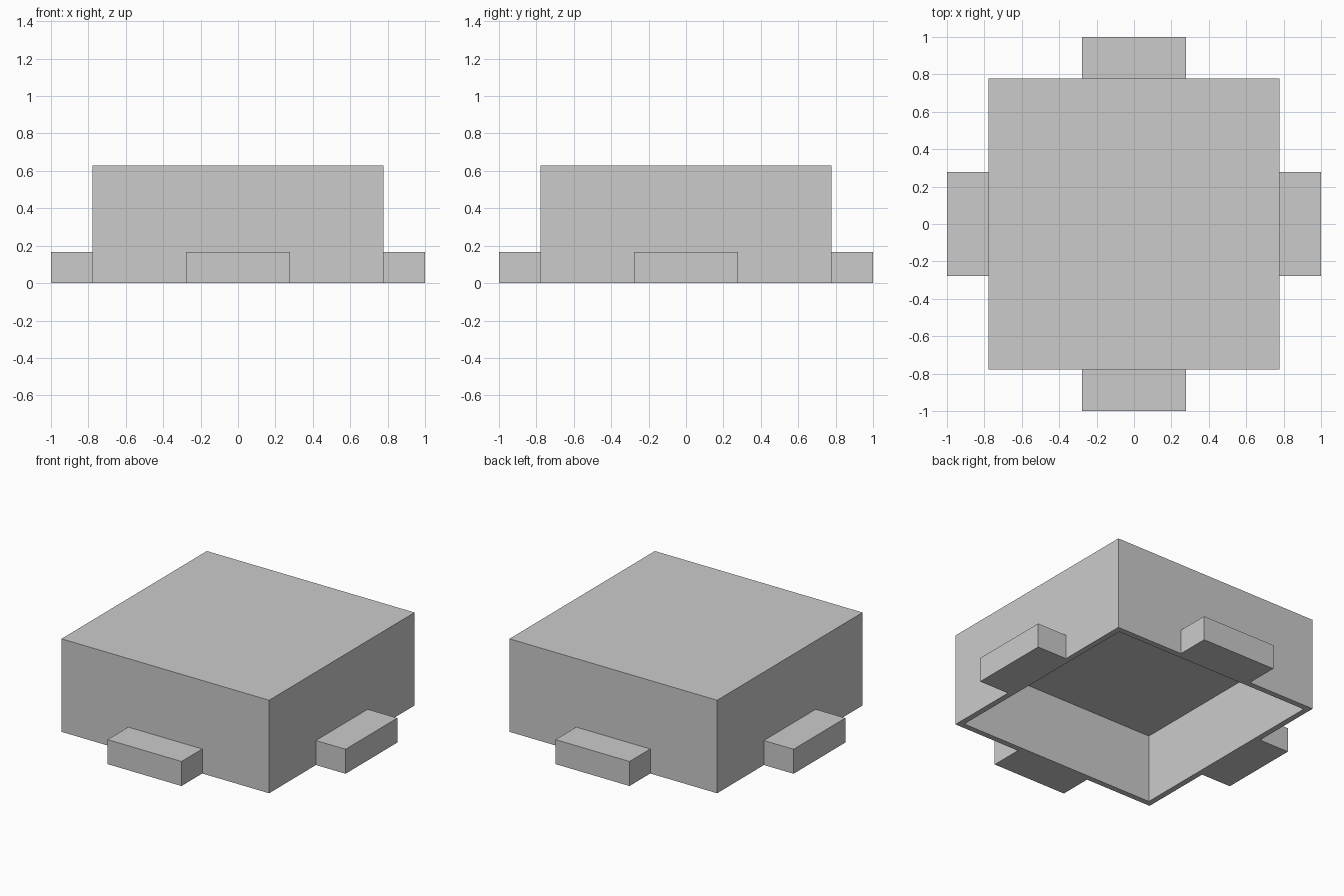
import bpy
import bmesh
from math import pi
from mathutils import Matrix

HALF, HEIGHT = 0.778, 0.63      # cover half width and height
WALL, DEPTH = 0.055, 0.463      # rim width and cavity depth
TAB_HALF, TAB_HEIGHT, REACH = 0.277, 0.166, 1.0

cube = bpy.data.objects.get("Cube")
if cube:
    bpy.data.objects.remove(cube, do_unlink=True)

GREY = (0.6, 0.6, 0.6, 1)
grey = bpy.data.materials.new("plain_grey")
grey.use_nodes = True
grey.diffuse_color = GREY
grey.node_tree.nodes["Principled BSDF"].inputs["Base Color"].default_value = GREY


def box(bm, low, high):
    """Add an axis-aligned box between two corners."""
    size = [b - a for a, b in zip(low, high)]
    mid = [(a + b) / 2 for a, b in zip(low, high)]
    bmesh.ops.create_cube(bm, size=1, matrix=Matrix.Translation(mid) @ Matrix.Diagonal((*size, 1)))


def finish(bm, name):
    mesh = bpy.data.meshes.new(name)
    bm.to_mesh(mesh)
    bm.free()
    mesh.materials.append(grey)
    obj = bpy.data.objects.new(name, mesh)
    bpy.context.collection.objects.link(obj)


# Square cover, hollowed from below
bm = bmesh.new()
box(bm, (-HALF, -HALF, 0), (HALF, HALF, HEIGHT))
bm.normal_update()
bottom = min(bm.faces, key=lambda f: f.calc_center_median().z)
bmesh.ops.inset_region(bm, faces=[bottom], thickness=WALL)
cavity = bmesh.ops.extrude_discrete_faces(bm, faces=[bottom])["faces"][0]
bmesh.ops.translate(bm, verts=cavity.verts, vec=(0, 0, DEPTH))
finish(bm, "hollow_cover")

# One tab at the middle of each side
for turn, side in enumerate(("front", "left", "back", "right")):
    bm = bmesh.new()
    box(bm, (-TAB_HALF, -REACH, 0), (TAB_HALF, -HALF, TAB_HEIGHT))
    bmesh.ops.rotate(bm, verts=bm.verts, matrix=Matrix.Rotation(turn * pi / 2, 3, "Z"))
    finish(bm, side + "_tab")
